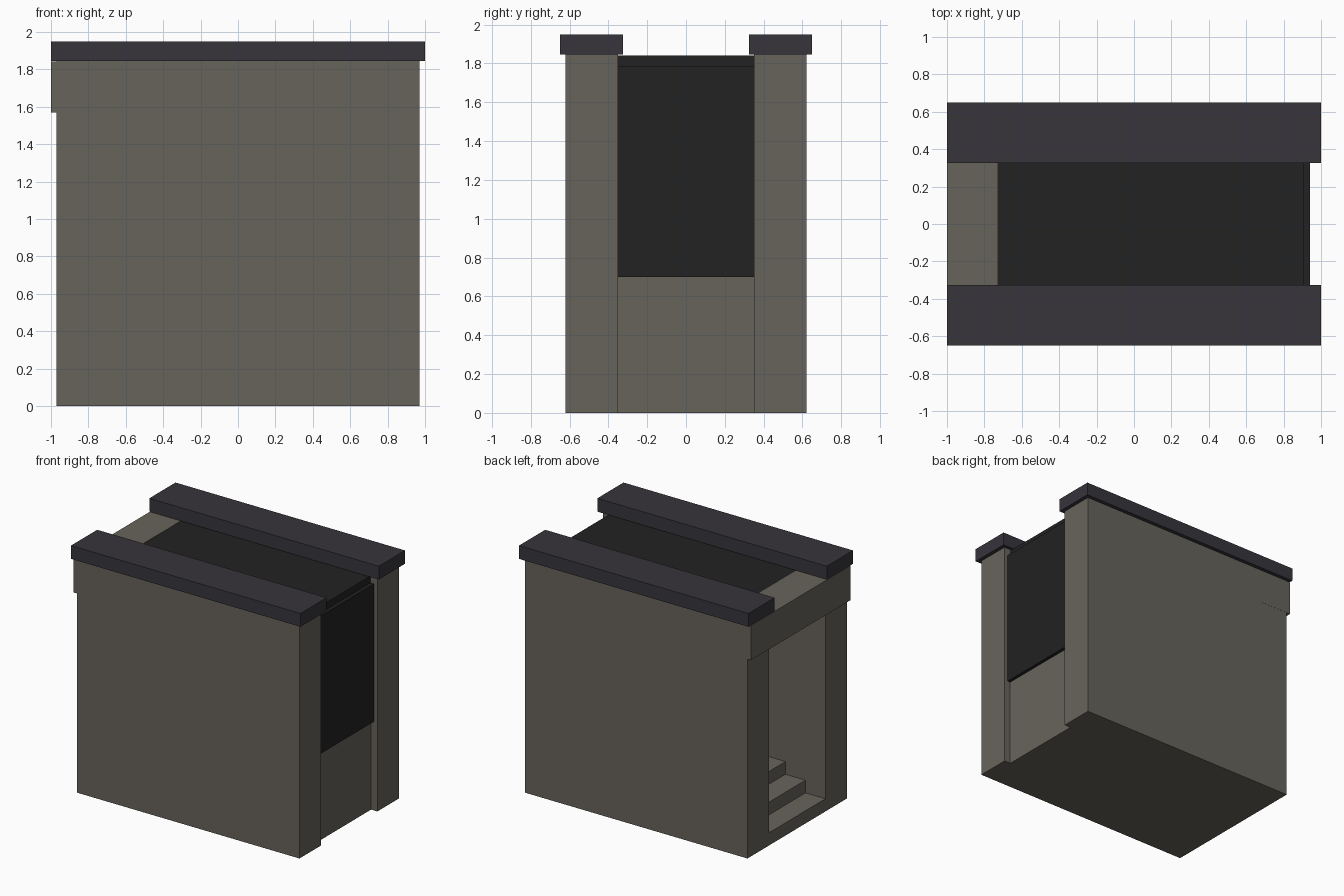
import bpy, bmesh

if "Cube" in bpy.data.objects:
    bpy.data.objects.remove(bpy.data.objects["Cube"])


def material(name, rgb):
    m = bpy.data.materials.new(name)
    m.diffuse_color = (*rgb, 1.0)
    m.use_nodes = True
    m.node_tree.nodes["Principled BSDF"].inputs["Base Color"].default_value = m.diffuse_color
    return m


STONE = material("warm grey stone", (0.137, 0.127, 0.107))
CAP = material("slate cap", (0.038, 0.035, 0.044))
DARK = material("dark panel", (0.016, 0.016, 0.016))


def prism(name, profile, y0, y1, mat):
    """Extrude an x/z profile along y."""
    bm = bmesh.new()
    face = bm.faces.new([bm.verts.new((x, y0, z)) for x, z in profile])
    ext = bmesh.ops.extrude_face_region(bm, geom=[face])
    moved = [v for v in ext["geom"] if isinstance(v, bmesh.types.BMVert)]
    bmesh.ops.translate(bm, verts=moved, vec=(0, y1 - y0, 0))
    bmesh.ops.recalc_face_normals(bm, faces=bm.faces)
    mesh = bpy.data.meshes.new(name)
    bm.to_mesh(mesh)
    bm.free()
    mesh.materials.append(mat)
    obj = bpy.data.objects.new(name, mesh)
    bpy.context.collection.objects.link(obj)
    return obj


def box(name, x, y, z, mat):
    return prism(name, [(x[0], z[0]), (x[1], z[0]), (x[1], z[1]), (x[0], z[1])],
                 y[0], y[1], mat)


# Side walls and overhanging caps
for side, s in (("front", -1), ("back", 1)):
    box(side + "_wall", (-0.97, 0.97), sorted((s * 0.35, s * 0.62)), (0, 1.845), STONE)
    box(side + "_cap", (-1, 1), sorted((s * 0.325, s * 0.65)), (1.845, 1.95), CAP)

# Lintel over the entrance
box("lintel", (-1, -0.73), (-0.621, 0.621), (1.57, 1.842), STONE)

# Staircase rising to a landing, closed at the far end
STEPS, TREAD, TOP = 7, 0.174, 0.70
profile = [(0.915, 0), (-0.97, 0)]
for i in range(STEPS):
    x, z = -0.97 + i * TREAD, TOP * (i + 1) / STEPS
    profile += [(x, z), (x + TREAD, z)]
profile[-1] = (0.915, TOP)
prism("staircase", profile, -0.35, 0.35, STONE)

# Dark roof panel and upper end panel
box("roof_panel", (-0.73, 0.91), (-0.35, 0.35), (1.785, 1.84), DARK)
box("end_panel", (0.885, 0.94), (-0.35, 0.35), (0.70, 1.785), DARK)
